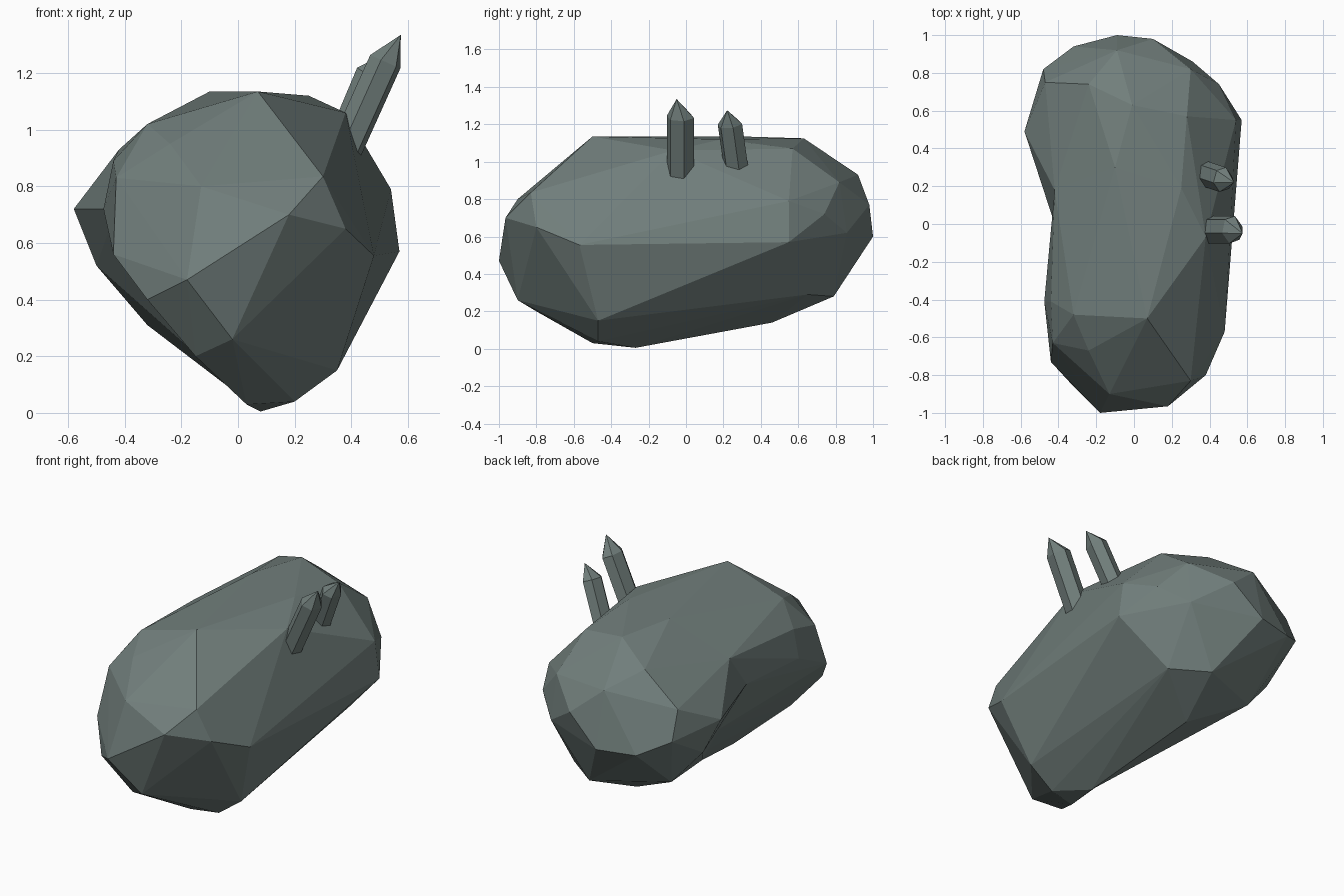
import bpy, bmesh, math
from mathutils import Vector

if "Cube" in bpy.data.objects:
    bpy.data.objects.remove(bpy.data.objects["Cube"])

stone = bpy.data.materials.new("grey green stone")
stone.diffuse_color = (0.165, 0.21, 0.20, 1)
stone.use_nodes = True
stone.node_tree.nodes["Principled BSDF"].inputs["Base Color"].default_value = stone.diffuse_color


def finish(name, bm):
    bmesh.ops.recalc_face_normals(bm, faces=bm.faces)
    me = bpy.data.meshes.new(name)
    bm.to_mesh(me)
    bm.free()
    me.materials.append(stone)
    ob = bpy.data.objects.new(name, me)
    bpy.context.collection.objects.link(ob)
    return ob


def hull(name, points):
    bm = bmesh.new()
    for p in points:
        bm.verts.new(p)
    bmesh.ops.convex_hull(bm, input=bm.verts[:])
    loose = [v for v in bm.verts if not v.link_faces]
    bmesh.ops.delete(bm, geom=loose, context='VERTS')
    return finish(name, bm)


def crystal(name, base, shoulder, tip, radius, turn):
    """Six-sided leaning prism with a pointed cap."""
    base, shoulder, tip = Vector(base), Vector(shoulder), Vector(tip)
    axis = (shoulder - base).normalized()
    side = Vector((0, 1, 0)).cross(axis).normalized()
    other = axis.cross(side)
    bm = bmesh.new()
    rings = []
    for c in (base, shoulder):
        rings.append([bm.verts.new(c + side * radius * 0.8 * math.cos(a) + other * radius * math.sin(a))
                      for a in [turn + i * math.pi / 3 for i in range(6)]])
    top = bm.verts.new(tip)
    bm.faces.new(rings[0])
    for i in range(6):
        j = (i + 1) % 6
        bm.faces.new((rings[0][i], rings[0][j], rings[1][j], rings[1][i]))
        bm.faces.new((rings[1][i], rings[1][j], top))
    return finish(name, bm)


# Boulder: two convex lumps that meet at a narrow waist on the left side
shared = [
    (0.57, 0.55, 0.57), (0.54, 0.55, 0.79), (0.25, 0.19, 1.12), (0.07, -0.5, 1.135),
    (0.48, -0.57, 0.555), (0.35, -0.47, 0.15), (0.30, 0.65, 0.29), (0.01, 0.46, 0.14),
    (0.08, -0.27, 0.005), (0.38, -0.07, 1.06), (-0.10, 0.3, 1.135), (0.28, 0.57, 1.07),
    (-0.43, 0.03, 0.72), (-0.42, 0.18, 0.93), (-0.25, 0.05, 0.40),
]
front = [
    (-0.18, -1.0, 0.47), (0.18, -0.965, 0.70), (0.30, -0.83, 0.835), (0.38, -0.80, 0.65),
    (-0.02, -0.90, 0.26), (-0.32, -0.86, 0.40), (-0.15, -0.80, 0.20), (-0.44, -0.73, 0.56),
    (-0.43, -0.63, 0.83), (-0.475, -0.41, 0.72), (-0.13, -0.90, 0.80), (-0.32, -0.48, 1.02),
    (-0.24, -0.67, 0.95), (-0.44, -0.41, 0.89), (0.20, -0.47, 0.04), (0.03, -0.50, 0.03),
]
back = [
    (-0.09, 1.0, 0.60), (0.10, 0.98, 0.77), (0.31, 0.86, 0.62), (0.30, 0.82, 0.89),
    (0.45, 0.74, 0.72), (-0.01, 0.63, 1.125), (-0.09, 0.92, 0.93),
    (-0.24, 0.74, 1.03), (-0.47, 0.75, 0.85), (-0.48, 0.82, 0.68), (-0.32, 0.94, 0.60),
    (-0.58, 0.49, 0.72), (-0.50, 0.55, 0.52), (-0.32, 0.60, 0.31), (0.10, 0.79, 0.28),
]
boulder = hull("boulder", front + shared)
back_lump = hull("boulder_back_lump", back + shared)

# Merge the lumps into one closed stone
mod = boulder.modifiers.new("merge", 'BOOLEAN')
mod.operation = 'UNION'
mod.solver = 'EXACT'
mod.object = back_lump
bpy.context.view_layer.objects.active = boulder
boulder.select_set(True)
bpy.ops.object.modifier_apply(modifier=mod.name)
bpy.data.objects.remove(back_lump)

# Two crystals leaning out of the right shoulder
crystal("front_crystal", (0.34, -0.03, 0.84), (0.52, -0.03, 1.24), (0.575, -0.05, 1.335), 0.075, 0.25)
crystal("back_crystal", (0.335, 0.28, 0.88), (0.47, 0.235, 1.20), (0.53, 0.22, 1.275), 0.068, 0.25)
